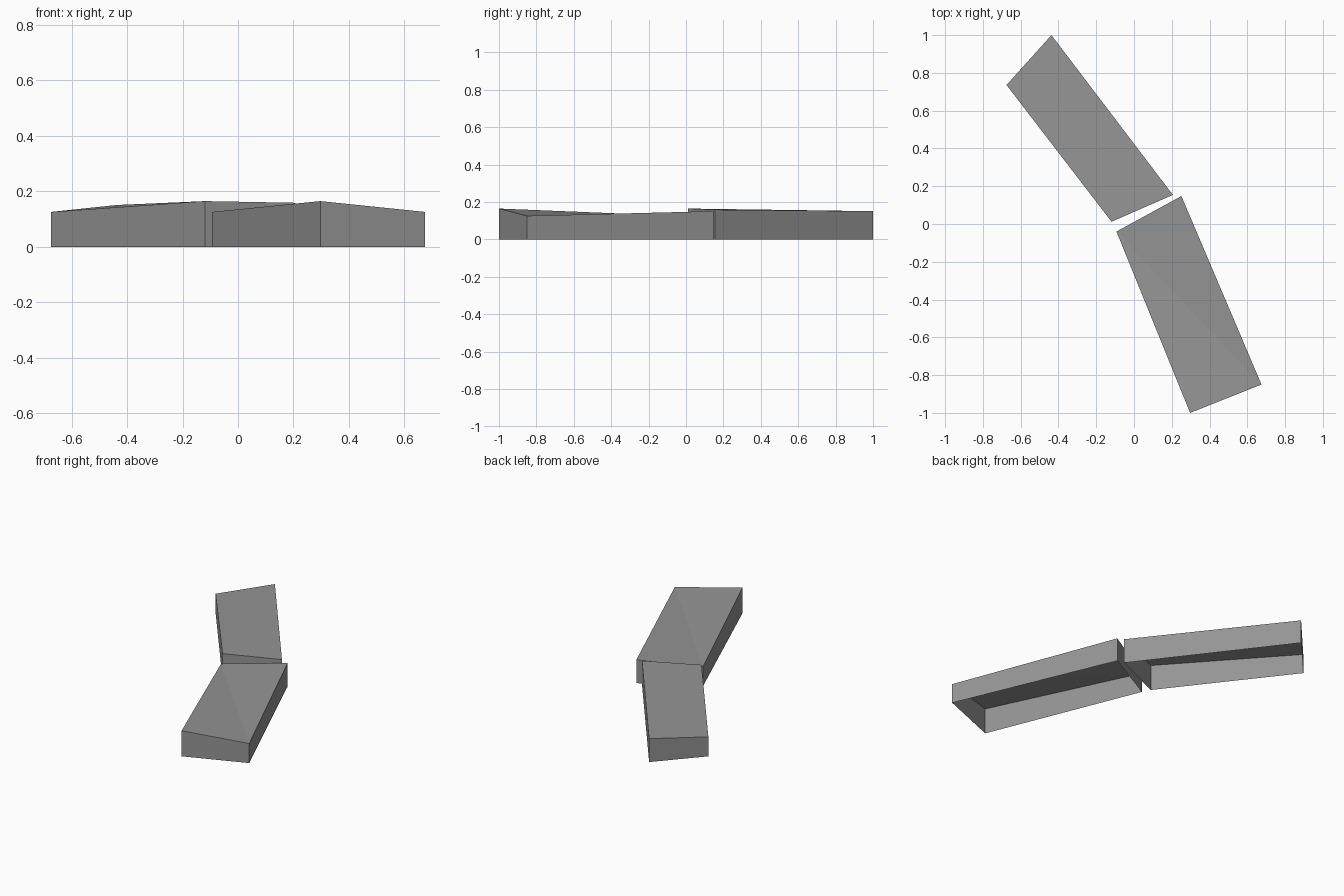
import bpy

if "Cube" in bpy.data.objects:
    bpy.data.objects.remove(bpy.data.objects["Cube"])

grey = bpy.data.materials.new("mid grey")
grey.diffuse_color = (0.3, 0.3, 0.3, 1)
grey.use_nodes = True
grey.node_tree.nodes["Principled BSDF"].inputs["Base Color"].default_value = grey.diffuse_color


def open_block(name, corners):
    """Bottomless block: four (x, y, height) corners, counter-clockwise.
    The roof is folded along the diagonal from corner 0 to corner 2."""
    verts = [(x, y, 0) for x, y, h in corners] + list(corners)
    walls = [(i, (i + 1) % 4, 4 + (i + 1) % 4, 4 + i) for i in range(4)]
    roof = [(4, 5, 6), (4, 6, 7)]
    mesh = bpy.data.meshes.new(name)
    mesh.from_pydata(verts, [], walls + roof)
    mesh.materials.append(grey)
    obj = bpy.data.objects.new(name, mesh)
    bpy.context.collection.objects.link(obj)
    return obj


# Rear block, roof ridge along its long diagonal
open_block("rear_block", [
    (-0.119, 0.012, 0.165), (0.206, 0.154, 0.159),
    (-0.437, 1.0, 0.151), (-0.675, 0.736, 0.126)])

# Front block, shallow roof valley between its two low corners
open_block("front_block", [
    (-0.093, -0.04, 0.126), (0.297, -1.0, 0.165),
    (0.675, -0.85, 0.126), (0.251, 0.148, 0.151)])
